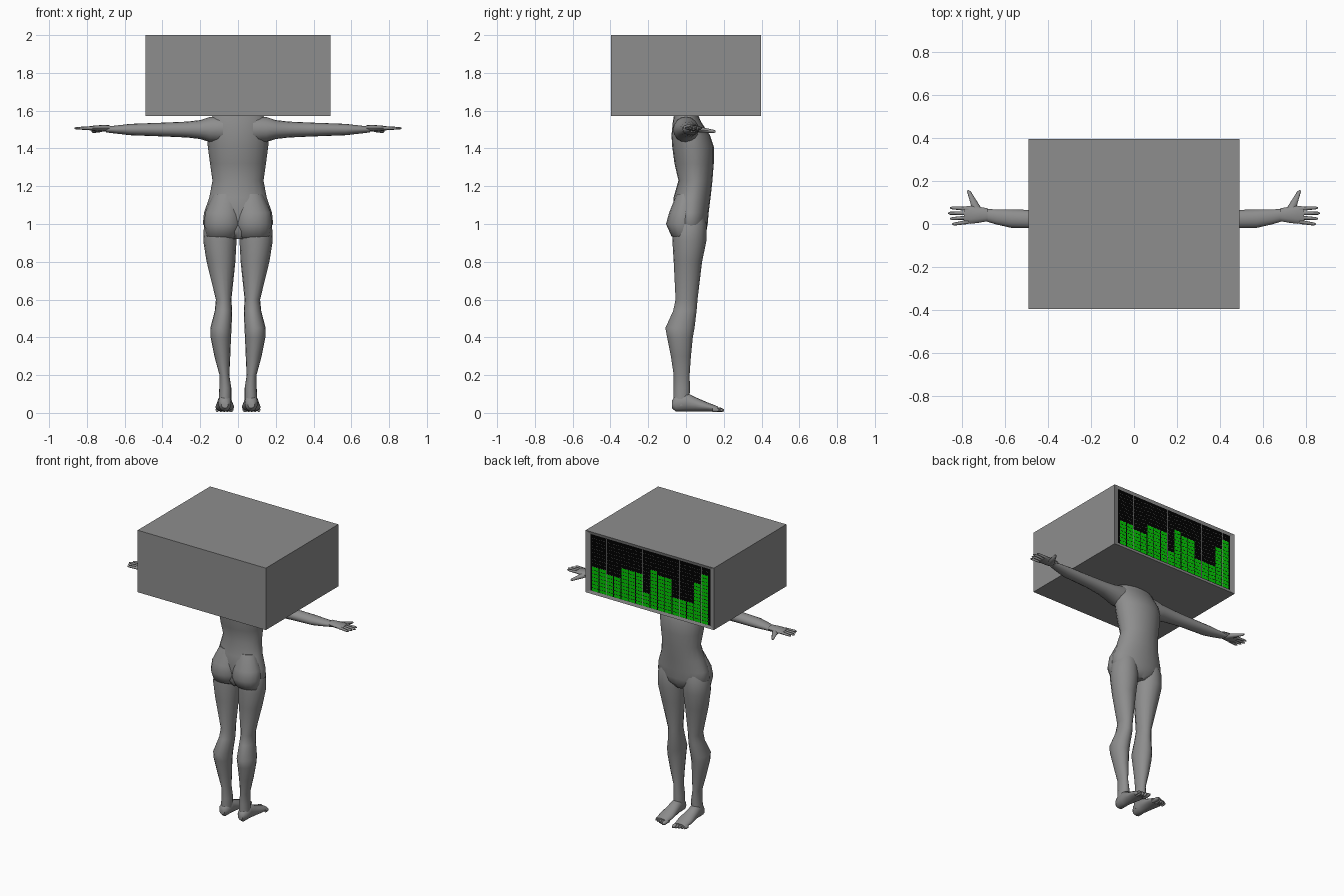
import bpy, bmesh, math
from mathutils import Matrix, Vector

cube = bpy.data.objects.get("Cube")
if cube:
    bpy.data.objects.remove(cube, do_unlink=True)


def material(name, *rgb):
    m = bpy.data.materials.new(name)
    m.use_nodes = True
    m.diffuse_color = (*rgb, 1)
    m.node_tree.nodes["Principled BSDF"].inputs["Base Color"].default_value = (*rgb, 1)
    return m


GREY = material("plain grey", .27, .27, .27)
BLACK = material("screen black", 0, 0, 0)
GREEN = material("bar green", 0, .6, 0)
LINE = material("grid line grey", .4, .4, .4)


def finish(name, bm, materials, mirror=False, smooth=False):
    mesh = bpy.data.meshes.new(name)
    bm.to_mesh(mesh)
    bm.free()
    for m in materials:
        mesh.materials.append(m)
    ob = bpy.data.objects.new(name, mesh)
    bpy.context.collection.objects.link(ob)
    if smooth:
        bpy.ops.object.select_all(action="DESELECT")
        ob.select_set(True)
        bpy.context.view_layer.objects.active = ob
        bpy.ops.object.shade_smooth_by_angle(angle=math.radians(50))
    if mirror:
        ob.modifiers.new("Mirror", "MIRROR")


def loft(name, axis, rings, sides=16, mirror=True):
    """Skin elliptical rings: position along the axis, two centre values, two radii."""
    order = {"X": (0, 1, 2), "Y": (1, 0, 2), "Z": (2, 0, 1)}[axis]
    angles = [math.tau * i / sides for i in range(sides)]
    bm = bmesh.new()
    loops = []
    for position, u, v, ru, rv in rings:
        loop = []
        for a in angles:
            co = Vector()
            values = position, u + ru * math.cos(a), v + rv * math.sin(a)
            for index, value in zip(order, values):
                co[index] = value
            loop.append(bm.verts.new(co))
        loops.append(loop)
    for low, high in zip(loops, loops[1:]):
        for i in range(sides):
            bm.faces.new((low[i - 1], low[i], high[i], high[i - 1]))
    bm.faces.new(loops[0])
    bm.faces.new(loops[-1])
    bmesh.ops.recalc_face_normals(bm, faces=bm.faces)
    finish(name, bm, [GREY], mirror, smooth=True)


# Torso from crotch to neck base: height, depth centre, half width, half depth
torso = ((.92, .02, .05, .06), (.96, .02, .155, .088), (1, .025, .186, .09),
         (1.06, .025, .18, .095), (1.14, .032, .152, .098), (1.23, .05, .135, .09),
         (1.32, .043, .148, .104), (1.41, .037, .16, .11), (1.47, .025, .163, .102),
         (1.54, .005, .155, .075), (1.58, 0, .13, .063))
loft("torso", "Z", [(z, 0, y, w, d) for z, y, w, d in torso], 20, mirror=False)

# Buttocks blending up into the lower back
loft("buttock", "Z", [(.915, .085, 0, .06, .04), (.935, .085, -.012, .085, .065),
                      (1, .08, -.02, .098, .086), (1.06, .08, -.012, .095, .077),
                      (1.16, .06, 0, .07, .05)])

# Legs from ankle to hip
loft("leg", "Z", [
    (.04, .07, -.025, .034, .042), (.13, .067, -.022, .032, .043), (.2, .072, -.023, .026, .042),
    (.3, .083, -.027, .042, .053), (.4, .091, -.032, .054, .068), (.45, .09, -.032, .056, .077),
    (.54, .077, -.006, .046, .062), (.6, .076, .003, .041, .058), (.8, .09, .01, .076, .075),
    (.91, .096, .018, .088, .09), (1, .095, .02, .085, .088), (1.06, .09, .025, .06, .07)])

# Feet: position along the foot, height centre, half width, half height
foot = ((-.075, .045, .018, .02), (-.055, .05, .034, .042), (0, .058, .036, .05),
        (.05, .045, .042, .038), (.11, .032, .05, .025), (.17, .02, .042, .014))
loft("foot", "Y", [(y, .07, z, w, h) for y, z, w, h in foot])
for i in range(5):
    x, tip, r = .038 + .018 * i, .2 - .007 * i, .009 if i else .014
    loft("toe", "Y", [(.14, x, .017, r, .012), (tip - .015, x, .016, r, .012),
                      (tip, x, .014, r / 2, .006)], 8)

# Arms from shoulder to wrist: reach, depth centre, half depth, half height
arm = ((.08, 0, .068, .072), (.15, 0, .068, .066), (.2, .005, .062, .05), (.27, .012, .052, .042),
       (.38, .02, .042, .037), (.57, .025, .043, .03), (.64, .033, .035, .022), (.7, .043, .027, .015))
loft("arm", "X", [(x, y, 1.5, d, h) for x, y, d, h in arm])

# Hands: palm, four fanned fingers and a thumb
HAND = 1.507
palm = ((.68, .03, .016), (.72, .037, .017), (.76, .042, .014), (.79, .038, .01))
loft("palm", "X", [(x, .043, HAND, d, h) for x, d, h in palm], 12)
for i in range(4):
    root, end, tip = .01 + .02 * i, .025 * i, .865 - .01 * abs(i - 2)
    loft("finger", "X", [(.77, root, HAND, .01, .01), (tip - .01, end, HAND, .007, .007),
                         (tip, end, HAND, .003, .003)], 8)
loft("thumb", "Y", [(.05, .725, 1.503, .03, .015), (.085, .737, 1.498, .02, .014),
                    (.15, .767, 1.49, .009, .008), (.157, .77, 1.49, .003, .003)], 8)

# Box head with a shallow recessed screen
HALF_W, HALF_D, BOTTOM, TOP = .49, .396, 1.572, 2
BEZEL, RECESS = .044, .006
bm = bmesh.new()
bmesh.ops.create_cube(bm, size=1, matrix=Matrix.Translation((0, 0, (BOTTOM + TOP) / 2))
                      @ Matrix.Diagonal((2 * HALF_W, 2 * HALF_D, TOP - BOTTOM, 1)))
bm.normal_update()
screen = max(bm.faces, key=lambda f: f.normal.y)
bmesh.ops.inset_individual(bm, faces=[screen], thickness=BEZEL, depth=-RECESS)
# The bezel is slimmer above and below the screen than at its sides
for v in screen.verts:
    v.co.z += math.copysign(.012, v.co.z - (BOTTOM + TOP) / 2)
screen.material_index = 1
BASE = min(v.co.z for v in screen.verts)
HEIGHT = max(v.co.z for v in screen.verts) - BASE
finish("box_head", bm, [GREY, BLACK])


def plate(bm, x, z, half_w, half_h, y):
    """Flat rectangle facing +y."""
    corners = ((-1, -1), (-1, 1), (1, 1), (1, -1))
    bm.faces.new([bm.verts.new((x + i * half_w, y, z + j * half_h)) for i, j in corners])


# Lit equaliser blocks in columns running from +x to -x
SIDE, BACK, ROWS = HALF_W - BEZEL, HALF_D - RECESS, 16
levels = (7, 7, 6, 6, 9, 9, 9, 4, 11, 10, 10, 5, 5, 5, 11, 14)
column = 2 * SIDE / len(levels)
row = HEIGHT / ROWS
bm = bmesh.new()
for c, level in enumerate(levels):
    for r in range(level):
        plate(bm, SIDE - (c + .5) * column, BASE + (r + .5) * row,
              column / 2 - .003, row / 2 - .002, BACK + .002)
finish("equaliser_blocks", bm, [GREEN])

# Thin screen grid lines
bm = bmesh.new()
for c in (2, 7, 12, 15):
    plate(bm, SIDE - c * column, BASE + HEIGHT / 2, .002, HEIGHT / 2, BACK + .003)
for r in range(1, ROWS):
    plate(bm, 0, BASE + r * row, SIDE, .0004, BACK + .001)
finish("screen_grid", bm, [LINE])
